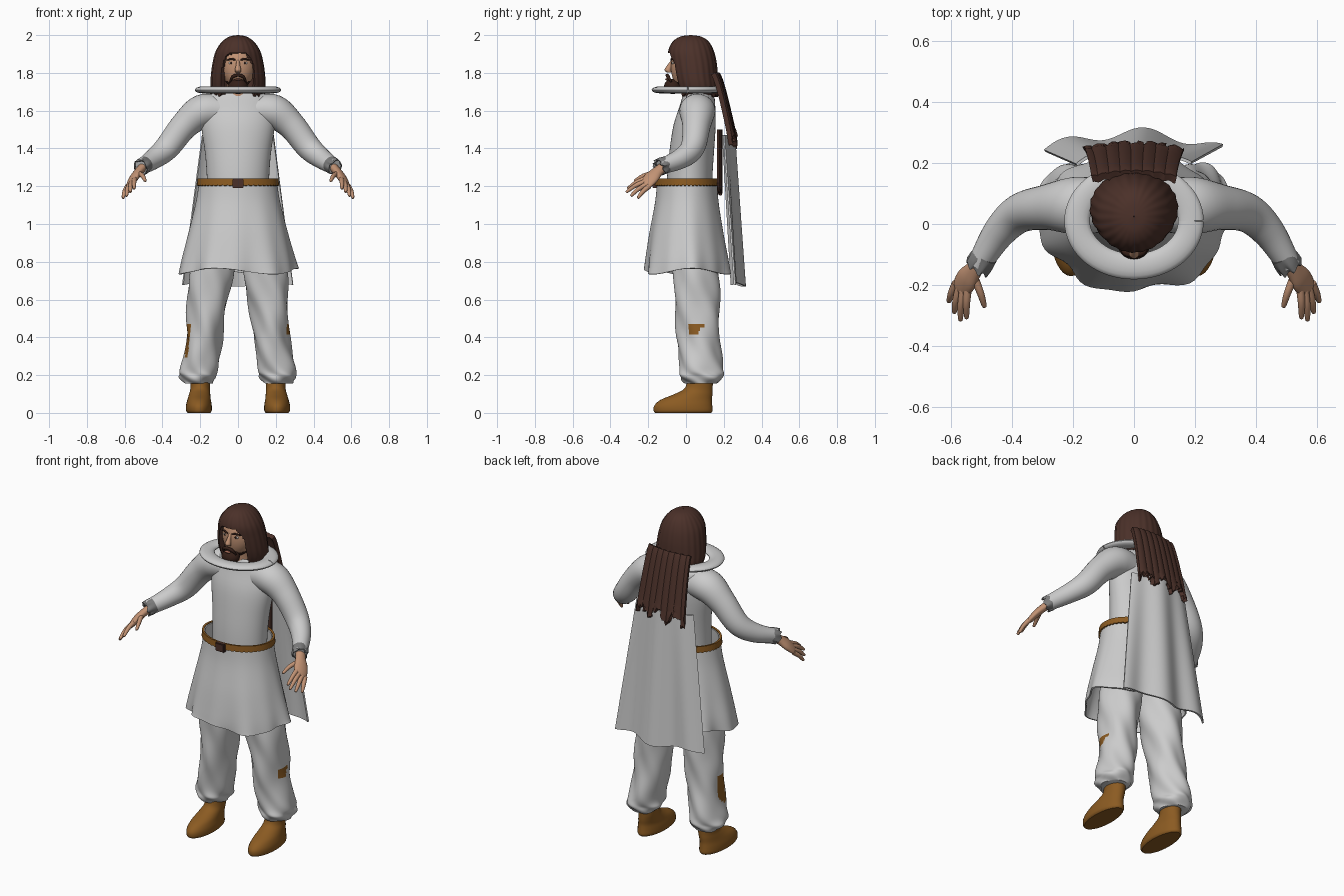
import bpy, bmesh, math, random
from mathutils import Vector

random.seed(4)
if "Cube" in bpy.data.objects:
    bpy.data.objects.remove(bpy.data.objects["Cube"])
parts = []


def material(name, *rgb):
    m = bpy.data.materials.new(name)
    m.use_nodes = True
    m.diffuse_color = (*rgb, 1)
    bsdf = next(n for n in m.node_tree.nodes if n.type == 'BSDF_PRINCIPLED')
    bsdf.inputs["Base Color"].default_value = (*rgb, 1)
    return m


cloth = material("pale cloth", .6, .6, .6)
frayed = material("frayed grey", .2, .2, .2)
skin = material("skin", .54, .29, .175)
brown_hair = material("brown hair", .07, .03, .022)
dark_hair = material("dark beard", .035, .014, .009)
leather = material("leather", .26, .105, .016)
eye_white = material("eye white", .65, .62, .58)
lip = material("lip", .36, .14, .09)


def finish(name, bm, *mats, thick=0):
    """Turn a bmesh into a finished object, optionally a thick shell."""
    bmesh.ops.recalc_face_normals(bm, faces=bm.faces)
    me = bpy.data.meshes.new(name)
    bm.to_mesh(me)
    bm.free()
    for m in mats:
        me.materials.append(m)
    ob = bpy.data.objects.new(name, me)
    bpy.context.collection.objects.link(ob)
    if thick:
        bpy.context.view_layer.objects.active = ob
        mod = ob.modifiers.new("shell", 'SOLIDIFY')
        mod.thickness, mod.offset = thick, -1
        bpy.ops.object.modifier_apply(modifier=mod.name)
    parts.append(ob)
    return ob


def smooth_path(pts, steps):
    """Catmull-Rom interpolation through tuples of any length."""
    pts = [Vector(p) for p in pts]
    out = []
    for i in range(len(pts) - 1):
        b, c = pts[i], pts[i + 1]
        a, d = pts[max(i - 1, 0)], pts[min(i + 2, len(pts) - 1)]
        for k in range(steps):
            t = k / steps
            out.append(b + (c - a) * (t / 2) + (a * 2 - b * 5 + c * 4 - d) * (t * t / 2)
                       + (b * 3 - a - c * 3 + d) * (t ** 3 / 2))
    return out + [pts[-1]]


def loft(name, sections, *mats, segs=32, steps=4, side=None, caps=True, warp=None,
         paint=None, cut=None, thick=0):
    """Skin ellipses (x, y, z, r1, r2): level ones, or across the path if side is given."""
    path = smooth_path(sections, steps)
    bm = bmesh.new()
    rings = []
    for i, p in enumerate(path):
        c, u, v = Vector(p[:3]), Vector((1, 0, 0)), Vector((0, 1, 0))
        if side:
            tangent = Vector(path[min(i + 1, len(path) - 1)][:3]) - Vector(path[max(i - 1, 0)][:3])
            tangent.normalize()
            u = Vector(side)
            u = (u - tangent * u.dot(tangent)).normalized()
            v = tangent.cross(u)
        ring = []
        for k in range(segs):
            a = math.tau * k / segs
            co = c + u * math.cos(a) * max(p[3], .001) + v * math.sin(a) * max(p[4], .001)
            if warp:
                co = warp(co, c, a, i / (len(path) - 1))
            ring.append(bm.verts.new(co))
        rings.append(ring)
    for r, s in zip(rings, rings[1:]):
        for k in range(segs):
            n = (k + 1) % segs
            bm.faces.new((r[k], r[n], s[n], s[k]))
    if caps:
        bm.faces.new(rings[0])
        bm.faces.new(rings[-1])
    for f in list(bm.faces):
        centre = f.calc_center_median()
        if cut and cut(centre):
            bm.faces.remove(f)
        elif paint and paint(centre):
            f.material_index = 1
    return finish(name, bm, *mats, thick=thick)


def sheet(name, mat, shape, thick, cols=40, rows=24):
    """Grid bent by shape(u, t): u runs across -1..1, t runs down 0..1."""
    bm = bmesh.new()
    bmesh.ops.create_grid(bm, x_segments=cols, y_segments=rows, size=1)
    for v in bm.verts:
        v.co = shape(v.co.x, (1 - v.co.y) / 2)
    return finish(name, bm, mat, thick=thick)


def ball(name, mat, loc, size, warp=None, mats=(), paint=None, segs=32):
    bm = bmesh.new()
    bmesh.ops.create_uvsphere(bm, u_segments=segs, v_segments=segs, radius=1)
    for v in bm.verts:
        co = warp(v.co) if warp else v.co
        v.co = Vector(loc) + Vector(a * b for a, b in zip(co, size))
    for f in bm.faces:
        f.material_index = int(bool(paint and paint(f.calc_center_median())))
    return finish(name, bm, mat, *mats)


# Tunic top
loft("tunic_body", [(0, .015, 1.08, .16, .12), (0, .02, 1.25, .165, .12), (0, .03, 1.38, .175, .118),
                    (0, .045, 1.52, .195, .112), (0, .06, 1.62, .195, .095), (0, .065, 1.67, .175, .085),
                    (0, .06, 1.695, .12, .07), (0, .055, 1.69, .08, .06)], cloth, segs=48)


# Flared skirt with folds that deepen toward the hem
def skirt_folds(co, c, a, t):
    push = t * t * (.012 * math.sin(6 * a + .6) + .007 * math.sin(11 * a))
    out = co + (co - c).normalized() * push
    out.z += t ** 3 * .016 * math.sin(3 * a + 1.2)
    return out


loft("tunic_skirt", [(0, .005, 1.235, .205, .158), (0, .005, 1.12, .222, .168), (0, .003, .95, .262, .197),
                     (0, .005, .82, .294, .218), (0, .005, .75, .308, .226)],
     cloth, segs=96, steps=6, caps=False, warp=skirt_folds, thick=.008)


# Belt and buckle
def scallop(co, c, a, t):
    return co + Vector((0, 0, -(1 - t) * .005 * abs(math.sin(24 * a))))


loft("belt", [(0, .005, 1.207, .217, .17), (0, .005, 1.24, .214, .167)], leather,
     segs=144, steps=2, caps=False, warp=scallop, thick=.012)
bm = bmesh.new()
bmesh.ops.create_cube(bm, size=1)
for v in bm.verts:
    v.co = Vector((v.co.x * .06, v.co.y * .025 - .166, v.co.z * .05 + 1.215))
bmesh.ops.bevel(bm, geom=list(bm.edges), offset=.004, segments=2, affect='EDGES')
finish("buckle", bm, brown_hair)

# Rolled ring collar
collar = [(.187 * math.cos(math.tau * k / 64), .01 + .15 * math.sin(math.tau * k / 64), 1.71, .018, .042)
          for k in range(65)]
loft("collar", collar, cloth, segs=16, steps=1, side=(0, 0, 1), caps=False)


# Trousers, boots, arms and hands, one of each per side
def crumple(co, c, a, t):
    out = (co - c).normalized()
    return co + out * .004 * (math.sin(3 * a + 14 * t) + math.sin(5 * a - 23 * t))


def left_patch(p):
    return p.x > .2 and .015 < p.y < .1 and .43 - (.02 if p.y < .07 else -.015) < p.z < .465 + .2 * (p.y - .02)


def right_patch(p):
    return p.x < -.2 and .0 < p.y < .085 and .29 + .9 * max(p.y - .03, 0) < p.z < .47


for s, label, patch in ((1, "left", left_patch), (-1, "right", right_patch)):
    loft(label + "_trouser_leg",
         [(s * .11, .04, .98, .1, .1), (s * .142, .05, .74, .115, .12), (s * .165, .06, .55, .103, .117),
          (s * .18, .068, .38, .095, .113), (s * .205, .08, .24, .098, .115), (s * .212, .083, .19, .096, .112),
          (s * .212, .083, .155, .072, .085)],
         cloth, leather, segs=80, steps=9, warp=crumple, paint=patch)
    loft(label + "_boot",
         [(s * .207, -.015, 0, .06, .148), (s * .207, -.015, .012, .068, .156), (s * .207, -.014, .04, .068, .153),
          (s * .206, .002, .07, .062, .135), (s * .203, .04, .1, .056, .1), (s * .2, .067, .13, .052, .074),
          (s * .2, .075, .18, .054, .068)], leather)
    loft(label + "_sleeve",
         [(s * .09, .06, 1.6, .085, .08), (s * .19, .06, 1.595, .095, .09), (s * .285, .055, 1.52, .075, .074),
          (s * .375, .035, 1.405, .064, .066), (s * .445, -.03, 1.345, .053, .054),
          (s * .51, -.135, 1.303, .038, .042)], cloth, side=(0, 1, 0), steps=6)
    loft(label + "_cuff",
         [(s * .49, -.103, 1.316, .043, .044), (s * .503, -.124, 1.307, .044, .045),
          (s * .516, -.142, 1.298, .042, .042)], frayed, segs=40, side=(0, 1, 0), caps=False, thick=.005,
         warp=lambda co, c, a, t: co + Vector((0, -.008 * t * math.sin(7 * a), .005 * t * math.sin(4 * a))))
    across = (s * .045, .035, -.04)
    loft(label + "_palm",
         [(s * .5, -.115, 1.305, .028, .024), (s * .525, -.15, 1.278, .031, .022), (s * .548, -.18, 1.248, .041, .021),
          (s * .567, -.21, 1.215, .038, .016), (s * .573, -.222, 1.205, .028, .009)],
         skin, segs=20, side=across)
    fingers = {"thumb": ((.528, -.168, 1.27), (.505, -.225, 1.255), (.492, -.268, 1.23)),
               "index": ((.546, -.21, 1.24), (.55, -.26, 1.222), (.55, -.305, 1.19)),
               "middle": ((.56, -.212, 1.225), (.568, -.265, 1.205), (.57, -.312, 1.172)),
               "ring": ((.573, -.207, 1.21), (.585, -.252, 1.185), (.59, -.288, 1.152)),
               "little": ((.585, -.195, 1.2), (.6, -.228, 1.172), (.608, -.253, 1.14))}
    for finger, joints in fingers.items():
        sizes = (.014, .012, .008)
        secs = [(s * x, y, z, r, r) for (x, y, z), r in zip(joints, sizes)]
        tip = Vector(secs[-1][:3]) * 1.12 - Vector(secs[-2][:3]) * .12
        loft(f"{label}_{finger}", secs + [(*tip, .002, .002)], skin, segs=12, side=across)


# Cape hanging behind
def cape_shape(u, t):
    fold = (.006 + .012 * t) * math.sin(7 * u + .8)
    y = .19 + .045 * t + .055 * (1 - u * u) + fold
    return Vector((u * (.185 + .105 * t), y, 1.47 - .79 * t - .012 * t * math.cos(5 * u)))


sheet("cape", cloth, cape_shape, .01)

# Head and neck
loft("neck", [(0, .045, 1.62, .07, .065), (0, .04, 1.7, .058, .058), (0, .03, 1.79, .06, .06)], skin)


def jaw(co):
    taper = 1 - .25 * max(-co.z, 0) ** 2
    return Vector((co.x * taper, co.y - .18 * max(-co.z, 0) ** 2, co.z))


ball("head", skin, (0, .02, 1.838), (.098, .1, .128), jaw, (dark_hair,), segs=64,
     paint=lambda p: p.z < 1.75 + .25 * max(abs(p.x) - .035, 0) and p.y < .03)
loft("nose", [(0, -.07, 1.868, .008, .008), (0, -.086, 1.84, .011, .014), (0, -.096, 1.815, .017, .018),
              (0, -.088, 1.802, .013, .012)], skin, segs=16)
ball("beard", dark_hair, (0, -.07, 1.728), (.052, .046, .04))
ball("lower_lip", lip, (0, -.1, 1.766), (.02, .01, .006), segs=16)
loft("moustache", [(-.043, -.078, 1.752, .004, .004), (-.027, -.095, 1.78, .009, .01), (0, -.099, 1.788, .008, .009),
                   (.027, -.095, 1.78, .009, .01), (.043, -.078, 1.752, .004, .004)],
     dark_hair, segs=12, side=(0, 0, 1))
for s, label in ((1, "left"), (-1, "right")):
    ball(label + "_eye", eye_white, (s * .036, -.068, 1.852), (.015, .008, .007), segs=16)
    ball(label + "_iris", dark_hair, (s * .036, -.074, 1.852), (.006, .004, .006), segs=12)
    loft(label + "_brow", [(s * .014, -.079, 1.868, .004, .004), (s * .036, -.075, 1.874, .006, .005),
                           (s * .06, -.06, 1.867, .003, .004)], dark_hair, segs=10, side=(0, 0, 1))


# Hair: cap with a face opening, then the long fall behind
def strands(co, c, a, t):
    ragged = Vector((0, 0, -.02 * random.random())) if t == 1 else Vector()
    return co + (co - c) * .012 * math.sin(22 * a) * min(1, 4 * t) + ragged


def face_opening(p):
    return p.y < .03 and abs(p.x / .088) ** 3 + abs((p.z - 1.74) / .17) ** 3 < 1 or p.y < -.01 and p.z < 1.74 and abs(p.x) < .088


loft("hair_cap", [(0, .025, 2, .002, .002), (0, .025, 1.992, .045, .055), (0, .025, 1.965, .084, .095),
                  (0, .027, 1.915, .117, .12), (0, .037, 1.85, .134, .125), (0, .046, 1.78, .143, .122),
                  (0, .055, 1.73, .143, .118), (0, .06, 1.69, .13, .112)],
     brown_hair, segs=112, steps=7, caps=False, warp=strands, cut=face_opening, thick=.028)


def hair_fall(u, t):
    rag = (.03 * math.sin(9 * u + 1) + .025 * random.random()) * t ** 6
    y = .135 + .095 * t ** .75 + .018 * (1 - u * u) + .003 * math.sin(24 * u)
    return Vector((u * (.135 + .022 * t), y, 1.79 - .37 * t + rag))


def under_hair(u, t):
    return Vector((u * .11, .18 + .012 * math.cos(2 * u), 1.5 - .31 * t - .04 * t ** 5 * random.random()))


sheet("hair_fall", brown_hair, hair_fall, .025, cols=60)
sheet("hair_under_cape", brown_hair, under_hair, .012)

# Smooth shading with sharp edges kept
bpy.ops.object.select_all(action='DESELECT')
for ob in parts:
    ob.select_set(True)
bpy.context.view_layer.objects.active = parts[0]
bpy.ops.object.shade_smooth_by_angle(angle=math.radians(45))
